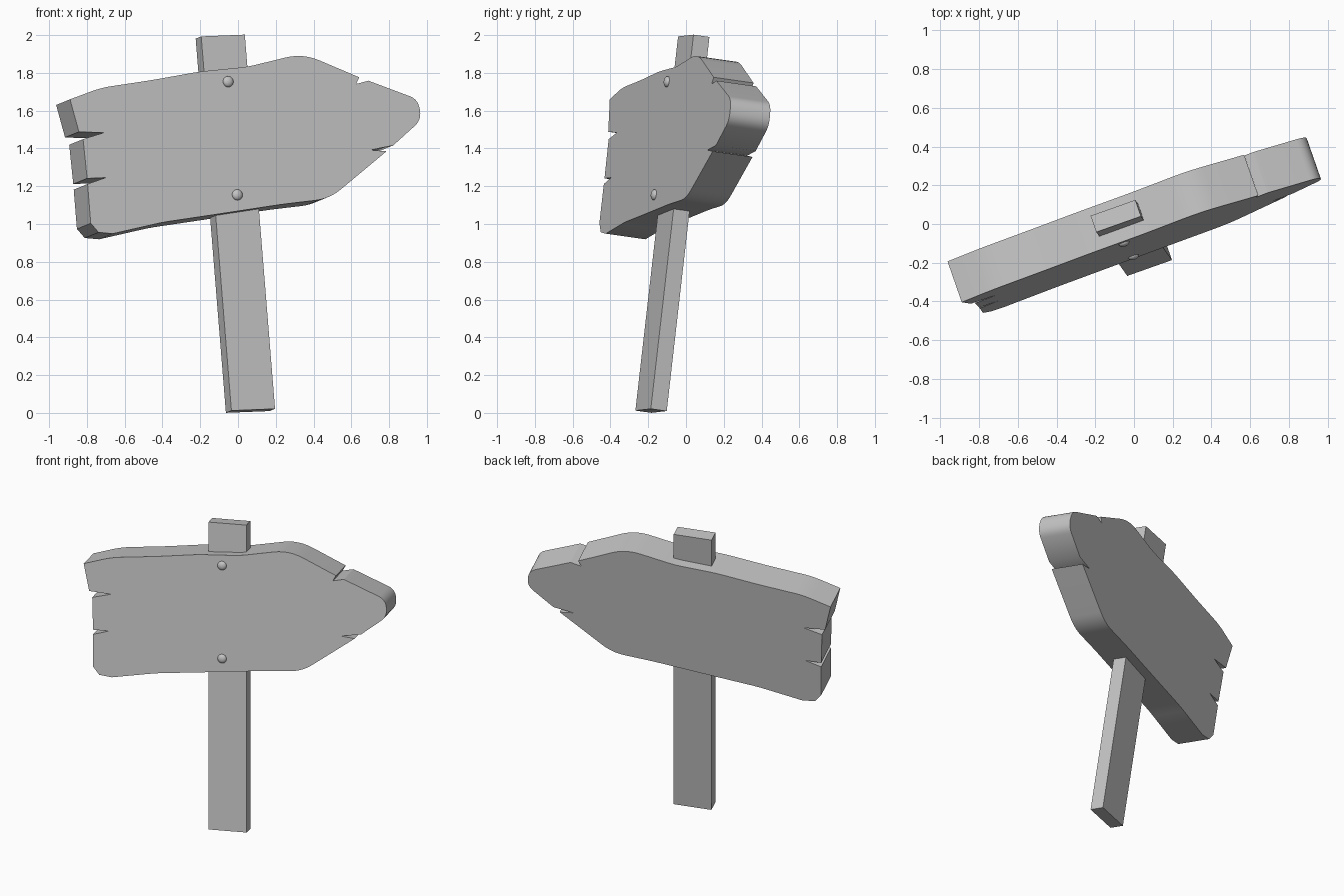
import bpy
import bmesh
import math
from mathutils import Matrix, Vector

cube = bpy.data.objects.get("Cube")
if cube:
    bpy.data.objects.remove(cube, do_unlink=True)

# One plain grey for the whole sign
grey = bpy.data.materials.new("plain_grey")
grey.use_nodes = True
color = (0.55, 0.55, 0.55, 1)
grey.diffuse_color = color
grey.node_tree.nodes["Principled BSDF"].inputs["Base Color"].default_value = color

# Leaning frame of the sign: up runs along the post, back through the board
up = Vector((-0.080, 0.113, 0.990)).normalized()
back = Vector((-0.326, 0.935, -0.133))
side = back.cross(up).normalized()
back = up.cross(side)
frame = Matrix((side, back, up)).transposed().to_4x4()
frame.translation = (0.066, -0.185, 0.011)


def add_object(name, bm, smooth=True):
    """Turn a bmesh into a finished object standing in the leaning frame."""
    bmesh.ops.recalc_face_normals(bm, faces=bm.faces)
    mesh = bpy.data.meshes.new(name)
    bm.to_mesh(mesh)
    bm.free()
    mesh.materials.append(grey)
    obj = bpy.data.objects.new(name, mesh)
    bpy.context.collection.objects.link(obj)
    obj.matrix_world = frame
    if smooth:
        bpy.ops.object.select_all(action='DESELECT')
        obj.select_set(True)
        bpy.context.view_layer.objects.active = obj
        bpy.ops.object.shade_smooth_by_angle(angle=math.radians(30))
    return obj


def round_corners(corners, steps=6):
    """Replace every corner that has a cut length by a short curve."""
    points = []
    for i, (x, z, cut) in enumerate(corners):
        here = Vector((x, z))
        if not cut:
            points.append(here)
            continue
        before = Vector(corners[i - 1][:2])
        after = Vector(corners[(i + 1) % len(corners)][:2])
        start = here + (before - here).normalized() * cut
        end = here + (after - here).normalized() * cut
        for s in range(steps + 1):
            t = s / steps
            points.append(start.lerp(here, t).lerp(here.lerp(end, t), t))
    return points


def plank(name, points, depth, smooth=True):
    """Extrude an outline in the board plane, centred on the post."""
    bm = bmesh.new()
    face = bm.faces.new([bm.verts.new((x, -depth / 2, z)) for x, z in points])
    ext = bmesh.ops.extrude_face_region(bm, geom=[face])
    moved = [v for v in ext["geom"] if isinstance(v, bmesh.types.BMVert)]
    bmesh.ops.translate(bm, verts=moved, vec=(0, depth, 0))
    return add_object(name, bm, smooth)


# Post
half = 0.1225
plank("post", [(-half, 0), (half, 0), (half, 2), (-half, 2)], 0.09, smooth=False)

# Arrow board: top edge, tip, bottom edge, then the split left end
top_edge = [(-0.91, 1.685, 0), (-0.73, 1.74, 0.06), (-0.44, 1.77, 0.05),
            (-0.17, 1.805, 0.05), (0.10, 1.82, 0.05), (0.415, 1.88, 0.1),
            (0.72, 1.74, 0), (0.70, 1.705, 0), (0.77, 1.72, 0)]
tip = [(1.04, 1.61, 0.05), (1.05, 1.50, 0.05),
       (0.88, 1.37, 0), (0.75, 1.35, 0), (0.84, 1.34, 0)]
bottom_edge = [(0.50, 1.10, 0.08), (0.23, 1.08, 0.05), (-0.15, 1.04, 0.05),
               (-0.445, 1.01, 0.05), (-0.73, 0.96, 0), (-0.81, 0.97, 0)]
split_end = [(-0.85, 1.02, 0), (-0.85, 1.23, 0), (-0.745, 1.26, 0),
             (-0.85, 1.26, 0), (-0.855, 1.47, 0), (-0.735, 1.50, 0),
             (-0.875, 1.51, 0)]
thickness = 0.225
plank("arrow_board", round_corners(top_edge + tip + bottom_edge + split_end), thickness)

# Domed nail heads on the front of the board
for name, height in (("upper_nail", 1.745), ("lower_nail", 1.14)):
    bm = bmesh.new()
    bmesh.ops.create_uvsphere(bm, u_segments=20, v_segments=12, radius=0.029)
    bmesh.ops.scale(bm, vec=(1, 0.65, 1), verts=bm.verts)
    bmesh.ops.translate(bm, vec=(-0.016, -thickness / 2, height), verts=bm.verts)
    add_object(name, bm)
